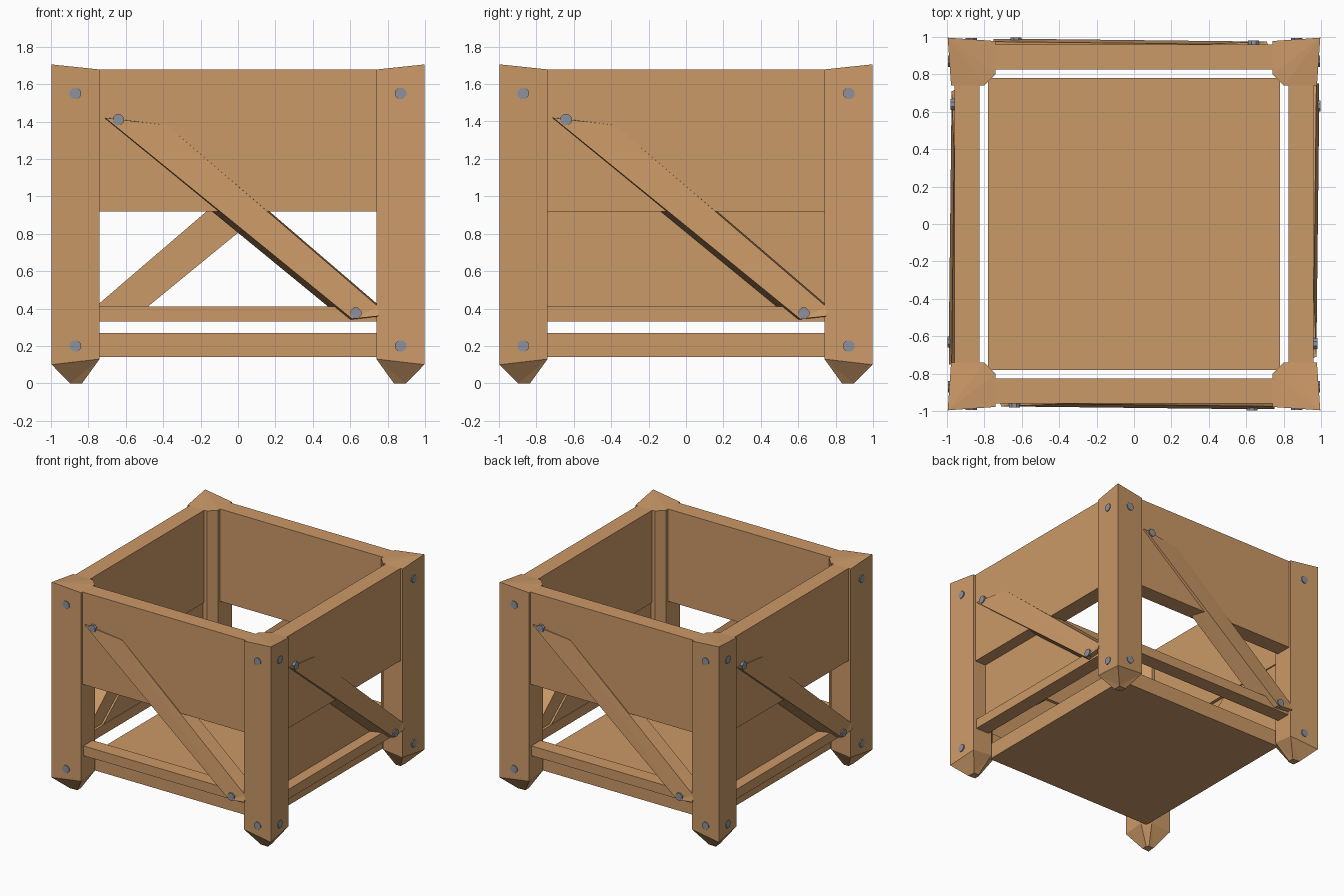
import bpy, bmesh, math
from mathutils import Matrix

if "Cube" in bpy.data.objects:
    bpy.data.objects.remove(bpy.data.objects["Cube"])


def material(name, rgb):
    m = bpy.data.materials.new(name)
    m.diffuse_color = (*rgb, 1)
    m.use_nodes = True
    m.node_tree.nodes["Principled BSDF"].inputs["Base Color"].default_value = m.diffuse_color
    return m


WOOD = material("warm wood", (0.60, 0.32, 0.137))
STEEL = material("grey steel", (0.27, 0.285, 0.33))


def loft(name, rings, mat, turn=0):
    """Join point rings into a closed solid, turned by quarter turns about z."""
    bm = bmesh.new()
    rows = [[bm.verts.new(p) for p in r] for r in rings]
    n = len(rows[0])
    for a, b in zip(rows, rows[1:]):
        for i in range(n):
            j = (i + 1) % n
            bm.faces.new((a[i], a[j], b[j], b[i]))
    bm.faces.new(rows[0][::-1])
    bm.faces.new(rows[-1])
    bmesh.ops.triangulate(bm, faces=[f for f in bm.faces if len(f.verts) > 3])
    bmesh.ops.recalc_face_normals(bm, faces=bm.faces)
    bm.transform(Matrix.Rotation(turn * math.pi / 2, 4, 'Z'))
    me = bpy.data.meshes.new(name)
    bm.to_mesh(me)
    bm.free()
    me.materials.append(mat)
    ob = bpy.data.objects.new(name, me)
    bpy.context.collection.objects.link(ob)
    return ob


def box(name, x0, x1, y0, y1, z0, z1, mat, turn=0):
    return loft(name, [[(x0, y0, z), (x1, y0, z), (x1, y1, z), (x0, y1, z)]
                       for z in (z0, z1)], mat, turn)


def slab(name, outline, y0, y1, mat, turn=0):
    return loft(name, [[(x, y, z) for x, z in outline] for y in (y0, y1)], mat, turn)


def bolt(x, z, turn, y_out):
    pts = [(x + 0.032 * math.cos(i * math.pi / 4 + math.pi / 8),
            z + 0.032 * math.sin(i * math.pi / 4 + math.pi / 8)) for i in range(8)]
    slab("bolt", pts, y_out + 0.03, y_out, STEEL, turn)


# Floor board
box("floor", -0.78, 0.78, -0.78, 0.78, 0.14, 0.27, WOOD)

# Corner post section, outer corner first
POST = [(-0.996, -0.996), (-0.74, -0.978), (-0.74, -0.80), (-0.80, -0.74), (-0.978, -0.74)]
FOOT_Z = [0.10, 0.13, 0.15, 0.15, 0.13]
TOP_Z = [1.705, 1.678, 1.678, 1.678, 1.678]

for k in range(4):
    # Post with pointed foot and raised outer corner
    tip = [(-0.865 + (x + 0.865) * 0.25, -0.865 + (y + 0.865) * 0.25, 0.0) for x, y in POST]
    foot = [(x, y, z) for (x, y), z in zip(POST, FOOT_Z)]
    top = [(x, y, z) for (x, y), z in zip(POST, TOP_Z)]
    loft("corner_post", [tip, foot, top], WOOD, k)

    # Upper wall and lower rail
    box("wall_panel", -0.77, 0.77, -0.96, -0.825, 0.92, 1.678, WOOD, k)
    box("lower_rail", -0.76, 0.76, -0.95, -0.83, 0.33, 0.41, WOOD, k)

    # Diagonal brace, bevelled on its lower edge
    back = [(-0.75, 1.42), (-0.38, 1.39), (0.75, 0.42), (0.75, 0.35), (0.58, 0.33)]
    front = [(-0.71, 1.42, -0.975), (-0.38, 1.38, -0.962), (0.75, 0.41, -0.975),
             (0.75, 0.36, -0.988), (0.61, 0.345, -0.99)]
    loft("brace", [[(x, -0.85, z) for x, z in back],
                   [(x, y, z) for x, z, y in front]], WOOD, k)

    # Recessed filler below the brace on the two sides
    if k % 2:
        slab("side_filler", [(-0.75, 0.93), (-0.1, 0.93), (0.62, 0.36), (-0.75, 0.36)],
             -0.835, -0.86, WOOD, k)

    # Flush bolts on posts and brace ends
    for x in (-0.87, 0.87):
        for z in (0.2, 1.55):
            bolt(x, z, k, -0.994)
    bolt(-0.64, 1.41, k, -0.982)
    bolt(0.63, 0.375, k, -0.996)
